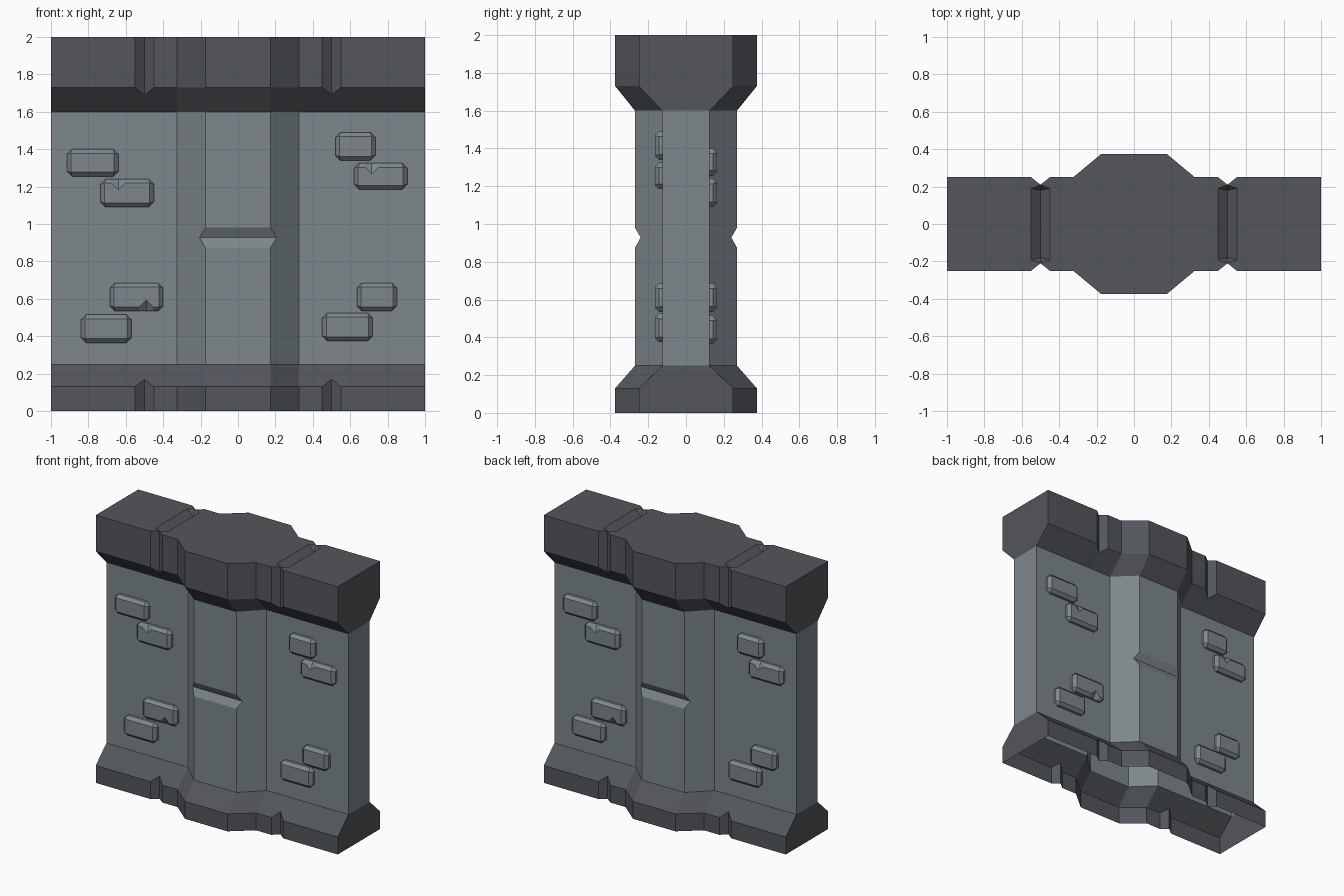
import bpy, bmesh, math

if "Cube" in bpy.data.objects:
    bpy.data.objects.remove(bpy.data.objects["Cube"])


def material(name, rgb):
    m = bpy.data.materials.new(name)
    m.diffuse_color = (*rgb, 1)
    m.use_nodes = True
    m.node_tree.nodes["Principled BSDF"].inputs["Base Color"].default_value = m.diffuse_color
    return m


WALL = material("blue_grey_stone", (0.205, 0.245, 0.26))
TRIM = material("dark_grey_stone", (0.087, 0.093, 0.104))


def finish(bm, name, mats):
    bmesh.ops.recalc_face_normals(bm, faces=bm.faces)
    me = bpy.data.meshes.new(name)
    bm.to_mesh(me)
    bm.free()
    for m in mats:
        me.materials.append(m)
    ob = bpy.data.objects.new(name, me)
    bpy.context.collection.objects.link(ob)
    return ob


def plan(z, wing, pillar, px=0.175, notch_y=None, notch_z=None):
    """Wall outline at height z; the back half is turned to make the front."""
    ny = wing if notch_y is None else notch_y
    nz = z if notch_z is None else notch_z
    right = [(1, wing, z), (0.55, wing, z), (0.5, ny, nz), (0.45, wing, z),
             (0.325, wing, z), (px, pillar, z)]
    half = right + [(-x, y, h) for x, y, h in reversed(right)]
    return half + [(-x, -y, h) for x, y, h in half]


# wall shell: stacked outlines, flared base and cap, open underneath
levels = [
    plan(0.0, 0.25, 0.375, notch_y=0.21),
    plan(0.13, 0.25, 0.375, notch_y=0.21, notch_z=0.17),
    plan(0.25, 0.125, 0.27),
    plan(0.875, 0.125, 0.27),
    plan(0.928, 0.125, 0.24, px=0.206),      # pillar groove
    plan(0.98, 0.125, 0.27),
    plan(1.6, 0.125, 0.27),
    plan(1.73, 0.25, 0.375, notch_y=0.21, notch_z=1.69),
    plan(2.0, 0.25, 0.375, notch_y=0.21),
]
bm = bmesh.new()
rings = [[bm.verts.new(p) for p in lv] for lv in levels]
n = len(rings[0])
for k in range(len(rings) - 1):
    a, b = rings[k], rings[k + 1]
    for i in range(n):
        j = (i + 1) % n
        f = bm.faces.new((a[i], a[j], b[j], b[i]))
        f.material_index = 0 if 2 <= k <= 5 else 1

# cap top with a V groove on each side
T = rings[-1]
inner = []
for k, s in ((0, 1), (12, -1)):
    t = [T[(i + k) % n] for i in range(n)]
    V = lambda x, y, z=2.0: bm.verts.new((s * x, s * y, z))
    o1, o2 = V(0.55, 0.19), V(0.55, -0.19)
    i1, i2 = V(0.45, 0.19), V(0.45, -0.19)
    d1, d2 = V(0.5, 0.18, 1.96), V(0.5, -0.18, 1.96)
    for vs in ((t[0], t[1], t[2], o1, o2, t[21], t[22], t[23]),
               (o1, d1, d2, o2), (i1, i2, d2, d1),
               (t[2], d1, o1), (t[2], i1, d1),
               (t[21], o2, d2), (t[21], d2, i2)):
        bm.faces.new(vs).material_index = 1
    inner.append((i1, i2))
(r1, r2), (l1, l2) = inner
bm.faces.new(T[2:10] + [l2, l1] + T[14:22] + [r2, r1]).material_index = 1
finish(bm, "wall_with_base_and_cap", [WALL, TRIM])


# raised bricks: chamfered outline, bevelled front, optional chip in one edge
def brick(name, x0, x1, z0, z1, chip_x=None, chip_top=True):
    c, inset, w = 0.027, 0.022, 0.036
    # each entry: outer point, front point, depth of the rim
    pts = []

    def corner(x, z, sx, sz, flip):
        front = (x + sx * inset, z + sz * inset)
        pair = [((x, z + sz * c), front, 0.143), ((x + sx * c, z), front, 0.143)]
        pts.extend(pair[::-1] if flip else pair)

    def chip(z, sz, d):
        for off in (-d * w, 0, d * w):
            x = chip_x + off
            mid = off == 0
            pts.append(((x, z), (x, z + sz * (0.058 if mid else inset)),
                        0.135 if mid else 0.143))

    corner(x0, z0, 1, 1, False)
    if chip_x is not None and not chip_top:
        chip(z0, 1, 1)
    corner(x1, z0, -1, 1, True)
    corner(x1, z1, -1, -1, False)
    if chip_x is not None and chip_top:
        chip(z1, -1, -1)
    corner(x0, z1, 1, -1, True)

    bm = bmesh.new()
    for s in (1, -1):        # front, and the same turned to the back
        def V(p, y):
            return bm.verts.new((s * p[0], -s * y, p[1]))
        root = [V(o, 0.122) for o, f, d in pts]
        rim = [V(o, d) for o, f, d in pts]
        seen, front = {}, []
        for o, f, d in pts:
            if f not in seen:
                seen[f] = V(f, 0.165)
            front.append(seen[f])
        m = len(pts)
        for i in range(m):
            j = (i + 1) % m
            bm.faces.new((root[i], root[j], rim[j], rim[i]))
            if front[i] is front[j]:
                bm.faces.new((rim[i], rim[j], front[i]))
            else:
                bm.faces.new((rim[i], rim[j], front[j], front[i]))
        bm.faces.new(list(seen.values()))
    finish(bm, name, [WALL])


bricks = [
    (-0.915, -0.64, 1.255, 1.40),
    (-0.735, -0.45, 1.09, 1.24, -0.64, True),
    (-0.685, -0.40, 0.535, 0.685, -0.49, False),
    (-0.84, -0.57, 0.365, 0.515),
    (0.52, 0.735, 1.34, 1.49),
    (0.62, 0.905, 1.185, 1.325, 0.715, True),
    (0.635, 0.85, 0.535, 0.685),
    (0.45, 0.72, 0.375, 0.525),
]
for i, b in enumerate(bricks):
    brick(f"brick_pair_{i + 1}", *b)
